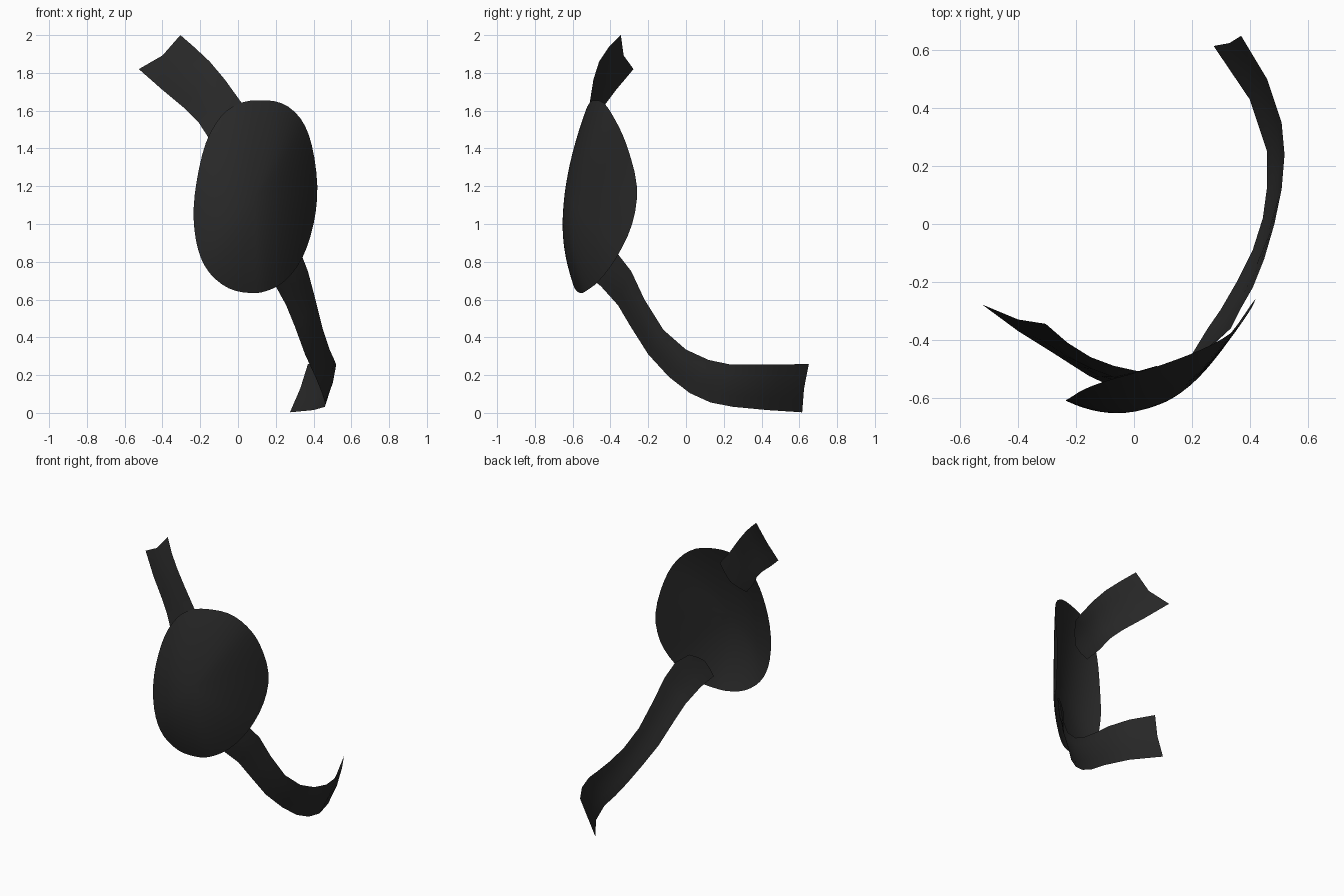
import bpy, math
from mathutils import Vector

if "Cube" in bpy.data.objects:
    bpy.data.objects.remove(bpy.data.objects["Cube"])

black = bpy.data.materials.new("black_leather")
black.diffuse_color = (0.022, 0.022, 0.022, 1)
black.use_nodes = True
black.node_tree.nodes["Principled BSDF"].inputs["Base Color"].default_value = black.diffuse_color


def make_object(name, verts, faces):
    mesh = bpy.data.meshes.new(name)
    mesh.from_pydata([tuple(v) for v in verts], [], faces)
    mesh.materials.append(black)
    mesh.shade_smooth()
    obj = bpy.data.objects.new(name, mesh)
    bpy.context.collection.objects.link(obj)
    return obj


def spline(pts, t, closed):
    """Catmull-Rom sample at parameter t, measured in control points."""
    n = len(pts)
    i = int(math.floor(t))
    f = t - i
    pick = (lambda k: pts[k % n]) if closed else (lambda k: pts[max(0, min(n - 1, k))])
    a, b, c, d = (Vector(pick(i + k)) for k in (-1, 0, 1, 2))
    return 0.5 * (2 * b + (c - a) * f + (2 * a - 5 * b + 4 * c - d) * f * f
                  + (3 * b - a - 3 * c + d) * f ** 3)


# Patch: open domed shell, rings growing from the centre to a bent oval rim
rim = [(.10, -.485, 1.655), (.23, -.435, 1.64), (.33, -.38, 1.56), (.39, -.315, 1.42),
       (.42, -.26, 1.20), (.40, -.285, 1.0), (.34, -.37, .82), (.25, -.46, .70),
       (.15, -.53, .645), (.06, -.56, .635), (-.05, -.59, .66), (-.15, -.61, .74),
       (-.21, -.615, .86), (-.235, -.61, 1.03), (-.22, -.60, 1.22), (-.17, -.57, 1.43),
       (-.09, -.54, 1.57), (.0, -.515, 1.635)]
centre = Vector((.09, -.615, 1.14))
segs, rings = 54, 12
verts, faces = [centre], []
for r in range(1, rings + 1):
    s = r / rings
    for k in range(segs):
        d = spline(rim, k * len(rim) / segs, True) - centre
        tilt = 0.4 * d.x + 0.12 * d.z
        verts.append(centre + Vector((d.x * s, tilt * s + (d.y - tilt) * s * s, d.z * s)))
for k in range(segs):
    n = (k + 1) % segs
    faces.append((0, 1 + n, 1 + k))
    for r in range(rings - 1):
        a, b = 1 + r * segs, 1 + (r + 1) * segs
        faces.append((a + k, a + n, b + n, b + k))
make_object("eye_patch", verts, faces)


# Straps: ribbon between two edge curves, with a slightly crowned middle
def strap(name, upper, lower, start_mid, end_mid, flip=False):
    n = len(upper)
    rows = []
    for i, (u, l) in enumerate(zip(upper, lower)):
        u, l = Vector(u), Vector(l)
        mid = (u + l) / 2
        mid += Vector((mid.x, mid.y, 0)).normalized() * 0.012
        if i == 0:
            mid = Vector(start_mid)
        if i == n - 1:
            mid = Vector(end_mid)
        # quarter points round off the end tucked behind the patch
        q = 0.12 if i == 0 else 0
        a, b = (u + mid) / 2, (mid + l) / 2
        a += (mid - (u + l) / 2) * q
        b += (mid - (u + l) / 2) * q
        rows.append([u, a, mid, b, l])
    verts = [v for row in rows for v in row]
    faces = []
    for i in range(n - 1):
        for j in range(4):
            f = (i * 5 + j, i * 5 + j + 1, i * 5 + j + 6, i * 5 + j + 5)
            faces.append(f[::-1] if flip else f)
    make_object(name, verts, faces)


strap("upper_strap",
      [(.08, -.49, 1.56), (.02, -.51, 1.64), (-.07, -.49, 1.765), (-.15, -.46, 1.86),
       (-.23, -.41, 1.935), (-.305, -.345, 2.0)],
      [(-.08, -.56, 1.37), (-.155, -.525, 1.455), (-.21, -.49, 1.54), (-.28, -.445, 1.61),
       (-.40, -.37, 1.71), (-.525, -.278, 1.82)],
      (.035, -.54, 1.42), (-.40, -.33, 1.892))

strap("lower_strap",
      [(.27, -.42, .89), (.335, -.36, .84), (.37, -.29, .75), (.41, -.22, .60),
       (.45, -.12, .44), (.485, .0, .335), (.51, .12, .28), (.52, .24, .255),
       (.51, .35, .255), (.46, .50, .257), (.37, .65, .258)],
      [(.15, -.525, .73), (.20, -.45, .67), (.255, -.36, .57), (.30, -.295, .46),
       (.355, -.20, .31), (.41, -.09, .19), (.445, .02, .105), (.46, .13, .055),
       (.46, .25, .032), (.40, .43, .015), (.275, .615, .003)],
      (.19, -.475, .85), (.33, .625, .13), flip=True)
